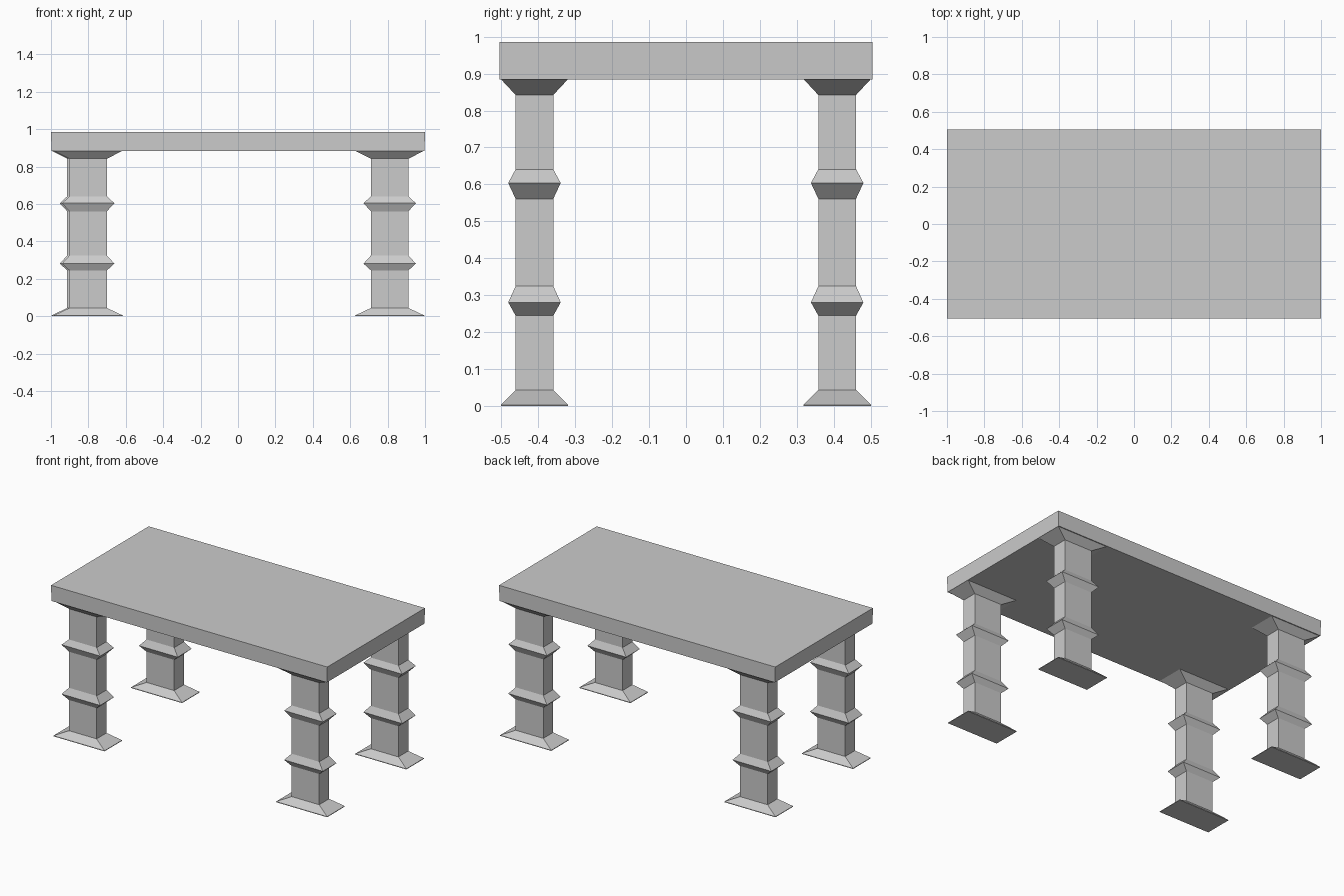
import bpy, bmesh

cube = bpy.data.objects.get("Cube")
if cube:
    bpy.data.objects.remove(cube, do_unlink=True)

# Single plain grey material
GREY = (0.6, 0.6, 0.6, 1.0)
grey = bpy.data.materials.new("plain grey")
grey.use_nodes = True
grey.diffuse_color = GREY
grey.node_tree.nodes["Principled BSDF"].inputs["Base Color"].default_value = GREY


def add_object(name, bm, location):
    bmesh.ops.recalc_face_normals(bm, faces=bm.faces)
    mesh = bpy.data.meshes.new(name)
    bm.to_mesh(mesh)
    bm.free()
    mesh.materials.append(grey)
    obj = bpy.data.objects.new(name, mesh)
    obj.location = location
    bpy.context.collection.objects.link(obj)
    return obj


def stacked_sections(sections):
    """Skin a stack of rectangles given as (half x, half y, z)."""
    bm = bmesh.new()
    rings = [[bm.verts.new((sx * hx, sy * hy, z))
              for sx, sy in ((-1, -1), (1, -1), (1, 1), (-1, 1))]
             for hx, hy, z in sections]
    for low, high in zip(rings, rings[1:]):
        for i in range(4):
            j = (i + 1) % 4
            bm.faces.new((low[i], low[j], high[j], high[i]))
    bm.faces.new(rings[0][::-1])
    bm.faces.new(rings[-1])
    return bm


# Table top slab
add_object("table_top", stacked_sections([(0.997, 0.505, 0.884), (1.0, 0.505, 0.986)]), (0, 0, 0))

# Leg outline: flared foot, shaft with two pointed collars, flared cap
SHAFT, COLLAR, FLARE = (0.1, 0.051), (0.14, 0.071), (0.185, 0.091)
LEG = [(*FLARE, 0.0), (*FLARE, 0.004), (*SHAFT, 0.044),
       (*SHAFT, 0.245), (*COLLAR, 0.281), (*SHAFT, 0.325),
       (*SHAFT, 0.561), (*COLLAR, 0.604), (*SHAFT, 0.641),
       (*SHAFT, 0.842), (*FLARE, 0.885)]

# Four legs, the front right one set slightly inward
for name, x, y in (("front_left_leg", 0.811, -0.41),
                   ("front_right_leg", -0.801, -0.41),
                   ("back_left_leg", 0.811, 0.409),
                   ("back_right_leg", -0.813, 0.409)):
    add_object(name, stacked_sections(LEG), (x, y, 0))
